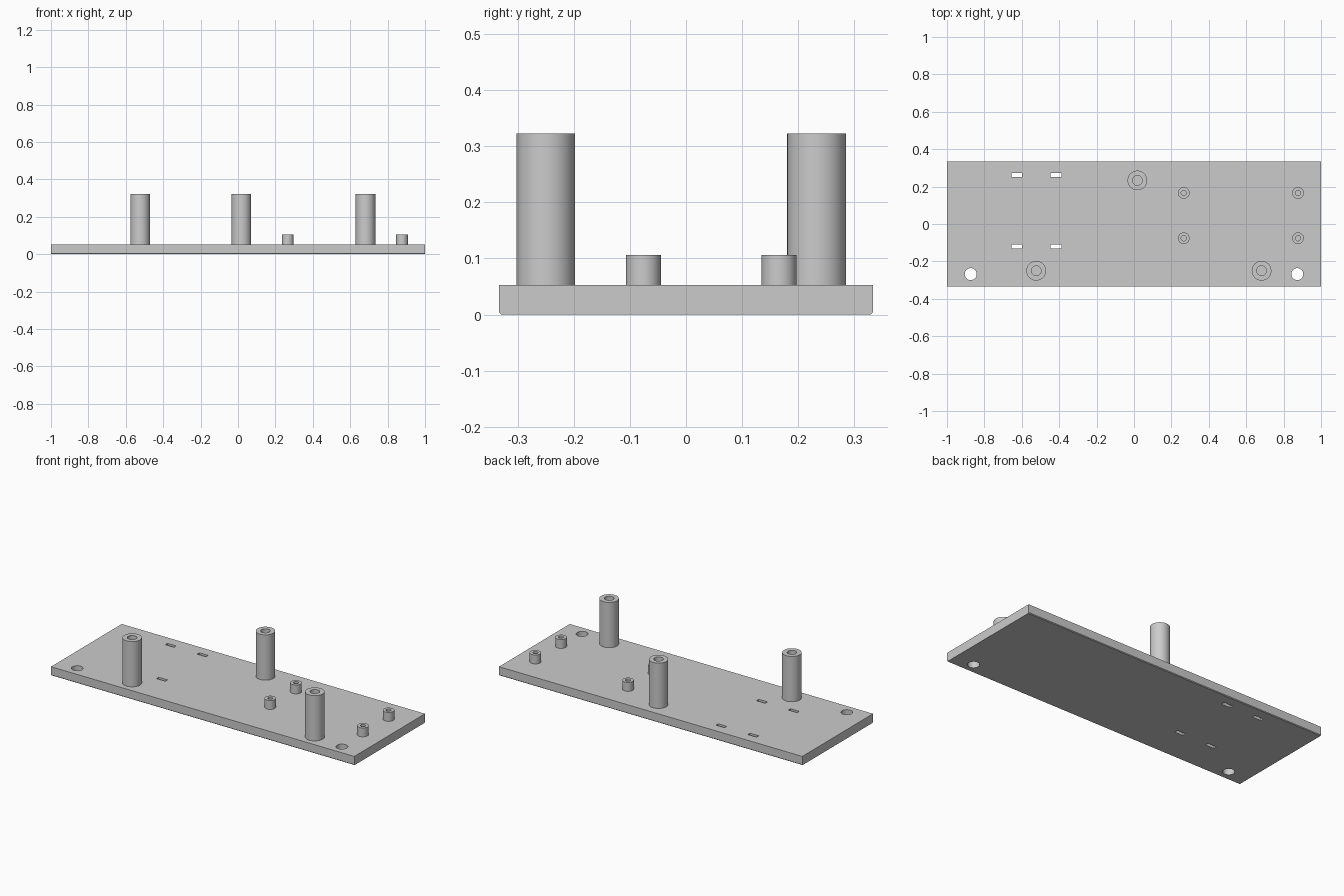
import bpy, bmesh
from math import radians
from mathutils import Matrix

if "Cube" in bpy.data.objects:
    bpy.data.objects.remove(bpy.data.objects["Cube"])

PLATE_TOP = 0.053
HALF_WIDTH = 0.333
CHAMFER = 0.004

grey = bpy.data.materials.new("plain_grey")
grey.use_nodes = True
colour = (0.6, 0.6, 0.6, 1)
grey.diffuse_color = colour
grey.node_tree.nodes["Principled BSDF"].inputs["Base Color"].default_value = colour


def make_object(name, bm):
    bmesh.ops.recalc_face_normals(bm, faces=bm.faces)
    mesh = bpy.data.meshes.new(name)
    bm.to_mesh(mesh)
    bm.free()
    mesh.materials.append(grey)
    obj = bpy.data.objects.new(name, mesh)
    bpy.context.collection.objects.link(obj)
    return obj


def activate(obj):
    bpy.ops.object.select_all(action='DESELECT')
    obj.select_set(True)
    bpy.context.view_layer.objects.active = obj


def shade(obj):
    activate(obj)
    bpy.ops.object.shade_smooth_by_angle(angle=radians(30))


# Base plate: cross-section with chamfered lower long edges, extruded along x
bm = bmesh.new()
w, c = HALF_WIDTH, CHAMFER
profile = [(-w, PLATE_TOP), (-w, c), (c - w, 0), (w - c, 0), (w, c), (w, PLATE_TOP)]
section = bm.faces.new([bm.verts.new((-1, y, z)) for y, z in profile])
side = bmesh.ops.extrude_face_region(bm, geom=[section])["geom"]
bmesh.ops.translate(bm, vec=(2, 0, 0),
                    verts=[v for v in side if isinstance(v, bmesh.types.BMVert)])
plate = make_object("base_plate", bm)

# Cutters: two round mounting holes and four strap slots
bm = bmesh.new()
for x in (-0.873, 0.873):
    bmesh.ops.create_cone(bm, cap_ends=True, segments=48, radius1=0.032, radius2=0.032,
                          depth=0.3, matrix=Matrix.Translation((x, -0.268, 0)))
for x in (-0.627, -0.417):
    for y in (0.262, -0.12):
        bmesh.ops.create_cube(bm, size=1, matrix=Matrix.Translation((x, y, 0))
                              @ Matrix.Diagonal((0.058, 0.021, 0.3, 1)))
cutter = make_object("hole_cutter", bm)
cutter.hide_render = True

cut = plate.modifiers.new("holes", 'BOOLEAN')
cut.operation = 'DIFFERENCE'
cut.solver = 'EXACT'
cut.object = cutter
activate(plate)
bpy.ops.object.modifier_apply(modifier=cut.name)
bpy.data.objects.remove(cutter)
shade(plate)


# Hollow standoffs: a tube profile spun around its axis
def standoff(name, x, y, outer, bore, top):
    bm = bmesh.new()
    points = [(outer, PLATE_TOP), (outer, top), (bore, top), (bore, PLATE_TOP)]
    verts = [bm.verts.new((r, 0, z)) for r, z in points]
    edges = [bm.edges.new(pair) for pair in zip(verts, verts[1:])]
    bmesh.ops.spin(bm, geom=verts + edges, axis=(0, 0, 1), cent=(0, 0, 0),
                   angle=radians(360), steps=48, use_merge=True)
    bmesh.ops.remove_doubles(bm, verts=bm.verts, dist=0.0001)
    bmesh.ops.translate(bm, verts=bm.verts, vec=(x, y, 0))
    shade(make_object(name, bm))


for name, x, y in (("back_tall_post", 0.018, 0.233),
                   ("front_right_tall_post", -0.523, -0.25),
                   ("front_left_tall_post", 0.682, -0.25)):
    standoff(name, x, y, 0.0525, 0.026, 0.323)

for x_name, x in (("inner", 0.266), ("outer", 0.877)):
    for y_name, y in (("front", -0.076), ("back", 0.166)):
        standoff(f"{y_name}_{x_name}_short_post", x, y, 0.031, 0.014, 0.106)
